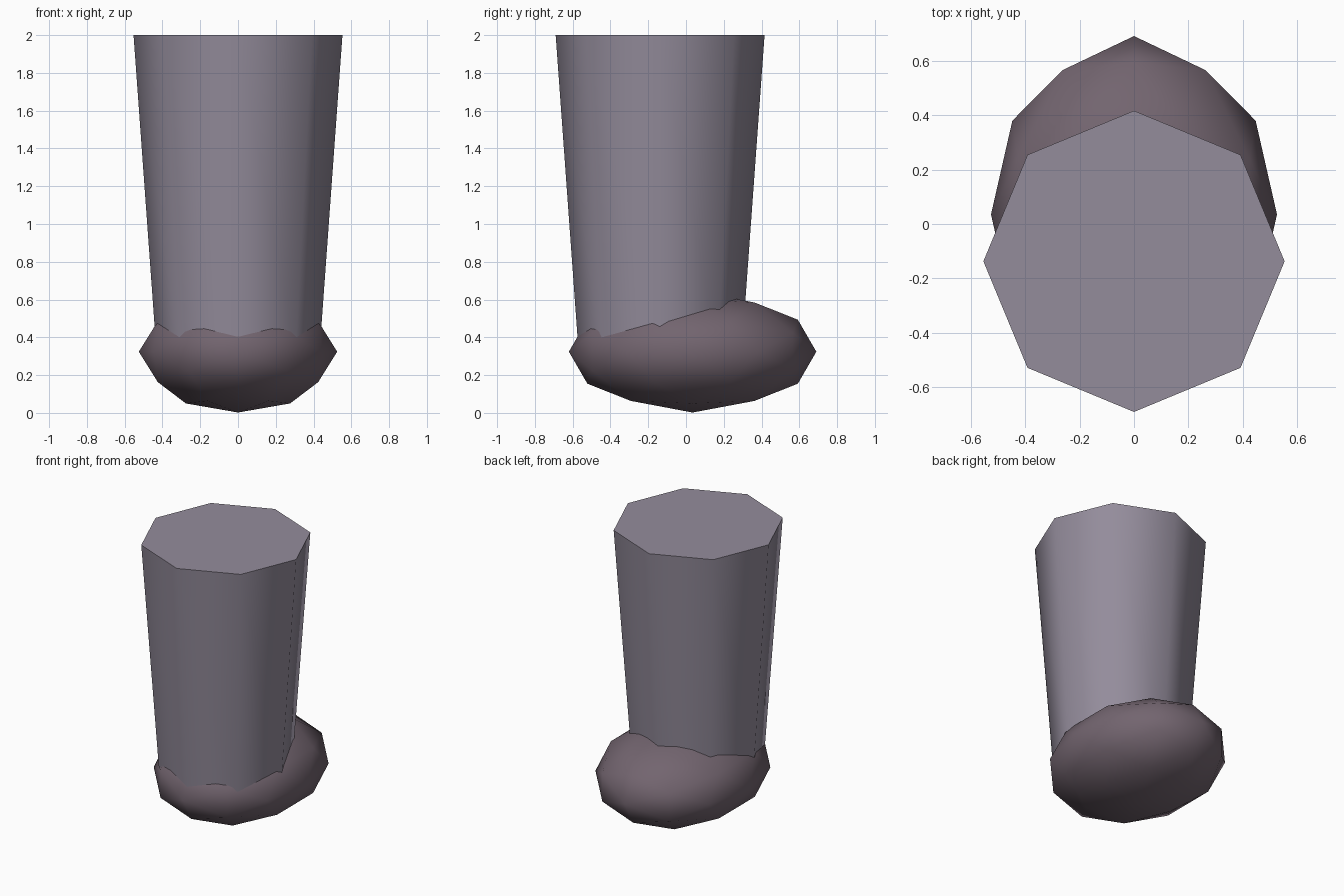
import bpy
import bmesh
import math
from itertools import product
from mathutils import Matrix, Vector

cube = bpy.data.objects.get("Cube")
if cube:
    bpy.data.objects.remove(cube, do_unlink=True)


def make_material(name, rgb):
    mat = bpy.data.materials.new(name)
    mat.use_nodes = True
    colour = (*rgb, 1.0)
    mat.diffuse_color = colour
    mat.node_tree.nodes["Principled BSDF"].inputs["Base Color"].default_value = colour
    return mat


def finish(bm, name, mat):
    bmesh.ops.recalc_face_normals(bm, faces=bm.faces)
    mesh = bpy.data.meshes.new(name)
    bm.to_mesh(mesh)
    bm.free()
    mesh.materials.append(mat)
    obj = bpy.data.objects.new(name, mesh)
    bpy.context.collection.objects.link(obj)
    return obj


leg_grey = make_material("leg grey", (0.296, 0.264, 0.33))
foot_brown = make_material("foot brown grey", (0.17, 0.129, 0.159))

# Leg: tapered eight-sided column with smooth sides and a flat top
bottom, top = 0.3, 2.0
bm = bmesh.new()
bmesh.ops.create_cone(
    bm, cap_ends=True, segments=8, radius1=0.43, radius2=0.553, depth=top - bottom,
    matrix=Matrix.Translation((0, -0.137, (bottom + top) / 2)))
for face in bm.faces:
    face.smooth = len(face.verts) == 4
for edge in bm.edges:
    edge.smooth = all(f.smooth for f in edge.link_faces)
finish(bm, "leg", leg_grey)

# Foot: once-divided icosahedron, stretched into a flattened egg
golden = (1 + math.sqrt(5)) / 2
bm = bmesh.new()
for axis, a, b in product(range(3), (1, -1), (1, -1)):
    point = Vector()
    point[axis] = a * golden
    point[(axis + 1) % 3] = b
    bm.verts.new(point)
bmesh.ops.convex_hull(bm, input=bm.verts)
bmesh.ops.subdivide_edges(bm, edges=bm.edges, cuts=1, use_grid_fill=True)
radii = Vector((0.525, 0.655, 0.322))
for vert in bm.verts:
    vert.co = vert.co.normalized() * radii + Vector((0, 0.035, 0.324))
for face in bm.faces:
    face.smooth = True
finish(bm, "foot", foot_brown)
